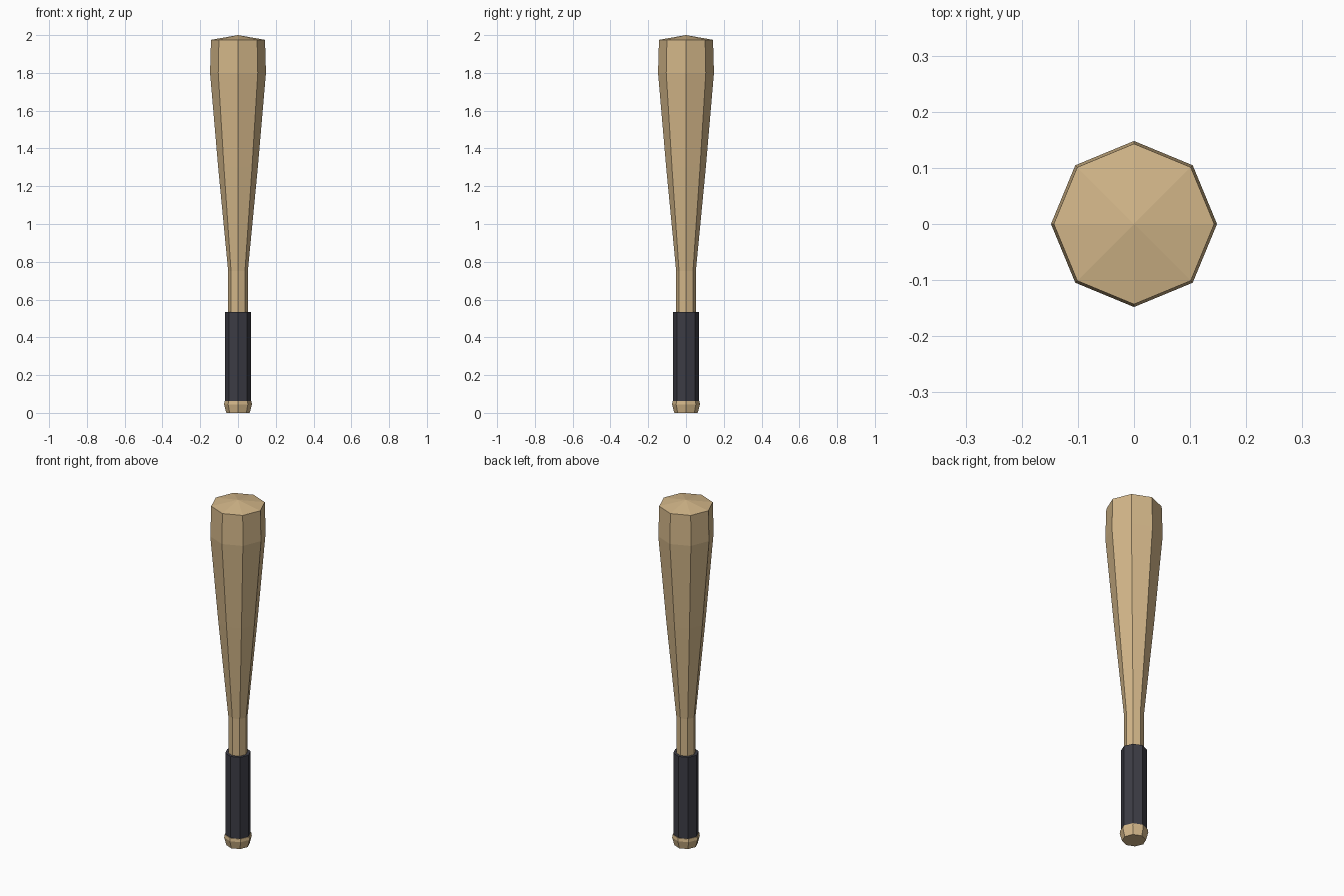
import bpy
import bmesh
import math

SIDES = 8

if "Cube" in bpy.data.objects:
    bpy.data.objects.remove(bpy.data.objects["Cube"], do_unlink=True)


def make_material(name, rgb):
    mat = bpy.data.materials.new(name)
    color = (*rgb, 1.0)
    mat.diffuse_color = color
    mat.use_nodes = True
    bsdf = mat.node_tree.nodes["Principled BSDF"]
    bsdf.inputs["Base Color"].default_value = color
    bsdf.inputs["Roughness"].default_value = 0.7
    return mat


def turned_part(name, profile, mat):
    """Lathe a (radius, height) profile into a closed, faceted solid."""
    bm = bmesh.new()
    rings = []
    for radius, z in profile:
        if radius == 0:
            rings.append([bm.verts.new((0, 0, z))] * SIDES)
            continue
        angles = [math.tau * i / SIDES for i in range(SIDES)]
        rings.append([bm.verts.new((radius * math.cos(a), radius * math.sin(a), z))
                      for a in angles])
    for low, high in zip(rings, rings[1:]):
        for i in range(SIDES):
            j = (i + 1) % SIDES
            corners = [low[i], low[j], high[j], high[i]]
            bm.faces.new(list(dict.fromkeys(corners)))
    # Flat caps on open ends
    for ring in (rings[0], rings[-1]):
        if len(set(ring)) == SIDES:
            bm.faces.new(ring)
    bmesh.ops.recalc_face_normals(bm, faces=bm.faces)
    mesh = bpy.data.meshes.new(name)
    bm.to_mesh(mesh)
    bm.free()
    mesh.materials.append(mat)
    obj = bpy.data.objects.new(name, mesh)
    bpy.context.collection.objects.link(obj)
    return obj


wood = make_material("pale wood", (0.65, 0.47, 0.25))
wrap = make_material("dark grip", (0.046, 0.046, 0.06))

# End knob below the grip
turned_part("knob", [(0.062, 0), (0.074, 0.045), (0.071, 0.062)], wood)

# Wrapped handle
turned_part("grip", [(0.068, 0.062), (0.068, 0.535)], wrap)

# Slim neck, tapering barrel and shallow pointed cap
turned_part("barrel", [(0.052, 0.535), (0.052, 0.75), (0.105, 1.3),
                       (0.148, 1.8), (0.143, 1.975), (0, 2)], wood)
